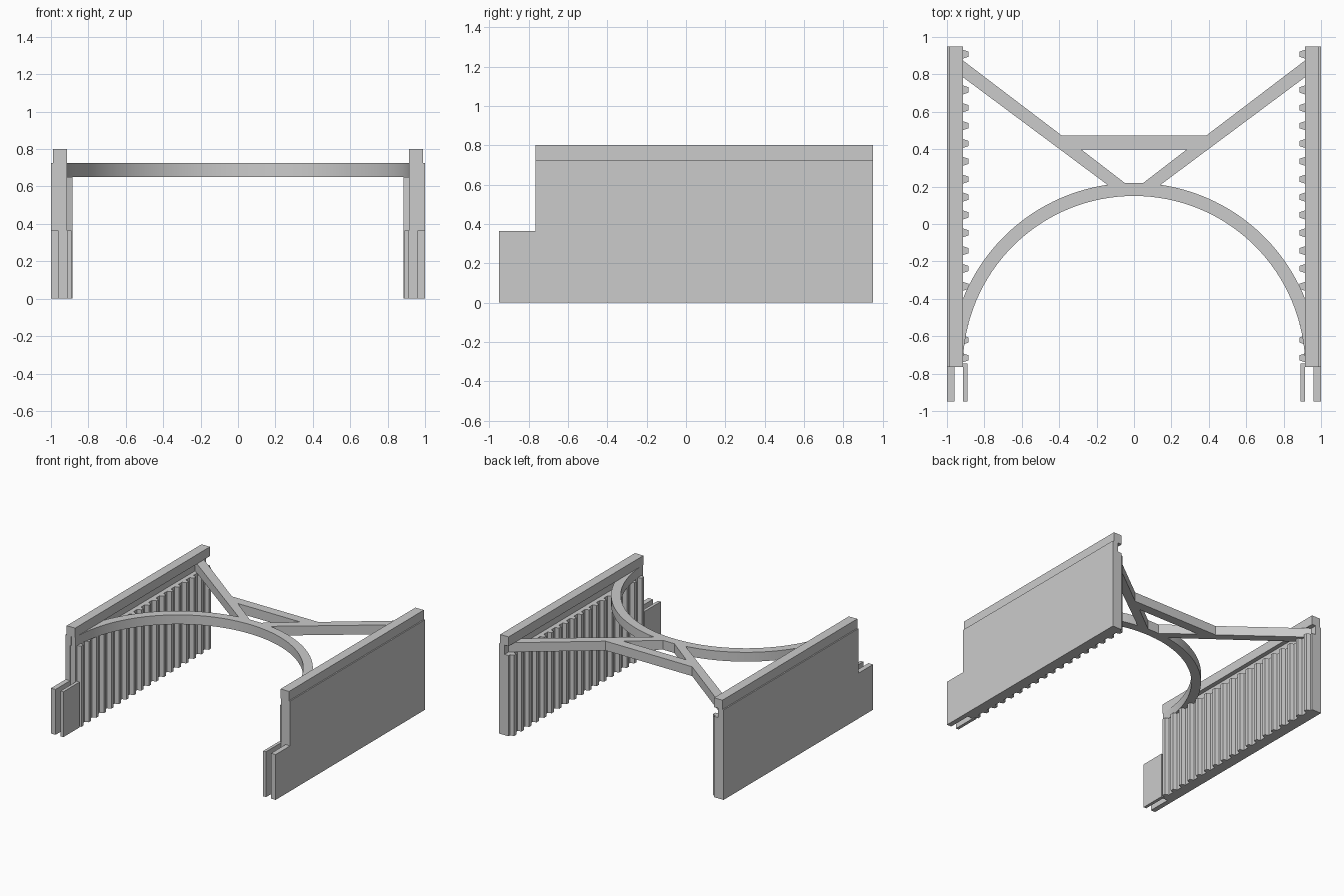
import bpy, bmesh, math

if "Cube" in bpy.data.objects:
    bpy.data.objects.remove(bpy.data.objects["Cube"])

grey = bpy.data.materials.new("light_grey")
grey.diffuse_color = (0.6, 0.6, 0.6, 1)
grey.use_nodes = True
grey.node_tree.nodes["Principled BSDF"].inputs["Base Color"].default_value = grey.diffuse_color


def prism(name, outline, axis, lo, hi):
    """Extrude a 2D outline along y (x,z outline) or z (x,y outline)."""
    bm = bmesh.new()
    add_prism(bm, outline, axis, lo, hi)
    return finish(name, bm)


def add_prism(bm, outline, axis, lo, hi):
    place = (lambda a, b: (a, lo, b)) if axis == "y" else (lambda a, b: (a, b, lo))
    face = bm.faces.new([bm.verts.new(place(a, b)) for a, b in outline])
    ext = bmesh.ops.extrude_face_region(bm, geom=[face])
    step = (0, hi - lo, 0) if axis == "y" else (0, 0, hi - lo)
    bmesh.ops.translate(bm, vec=step,
                        verts=[v for v in ext["geom"] if isinstance(v, bmesh.types.BMVert)])


def finish(name, bm):
    bmesh.ops.recalc_face_normals(bm, faces=bm.faces)
    me = bpy.data.meshes.new(name)
    bm.to_mesh(me)
    bm.free()
    me.materials.append(grey)
    ob = bpy.data.objects.new(name, me)
    bpy.context.collection.objects.link(ob)
    return ob


def rect(x0, x1, b0, b1):
    return [(x0, b0), (x1, b0), (x1, b1), (x0, b1)]


FRONT, BACK = -0.765, 0.95
LOW, HIGH = 0.65, 0.725          # height range of the bracing frame

for side, s in (("left", -1), ("right", 1)):
    # outer panel with a thicker lip at the top
    lip = [(s, 0), (s * .96, 0), (s * .96, LOW), (s * .95, LOW), (s * .95, HIGH), (s, HIGH)]
    prism(side + "_outer_panel", lip, "y", FRONT, BACK)
    # inner core, ending just below the frame
    prism(side + "_core", rect(s * .96, s * .915, 0, LOW), "y", FRONT + 0.005, BACK)
    # cap rail
    prism(side + "_cap_rail", rect(s * .99, s * .915, HIGH, 0.80), "y", FRONT, BACK)
    # front tongues
    prism(side + "_outer_tongue", rect(s, s * .96, 0, 0.365), "y", -0.95, FRONT)
    prism(side + "_inner_tongue", rect(s * .915, s * .89, 0, 0.365), "y", -0.95, -0.745)
    # vertical ribs
    bm = bmesh.new()
    for i in range(18):
        y = 0.908 - 0.0955 * i
        add_prism(bm, [(s * .915, y - .024), (s * .885, y - .014),
                       (s * .885, y + .014), (s * .915, y + .024)], "z", 0, LOW)
    finish(side + "_ribs", bm)

# bracing frame: half-round arch, two diagonals and a crossbar, with one opening
CY, R_IN, R_OUT, N = -0.765, 0.915, 0.985, 64


def arc(r, a0, a1, n):
    return [(r * math.cos(a0 + (a1 - a0) * i / n), CY + r * math.sin(a0 + (a1 - a0) * i / n))
            for i in range(n + 1)]


start = 0.005
joint = math.acos(0.142 / R_OUT)
diagonal = [(0.955, 0.815), (0.955, 0.905), (0.385, 0.472)]
outline = (arc(R_IN, math.pi - start, start, N) + arc(R_OUT, start, joint, N // 2) + diagonal
           + [(-x, y) for x, y in reversed(diagonal)]
           + arc(R_OUT, math.pi - joint, math.pi - start, N // 2))
opening = [(-0.28, 0.397), (0.28, 0.397), (0.05, 0.22), (-0.05, 0.22)]

curve = bpy.data.curves.new("bracing_frame", "CURVE")
curve.dimensions = "2D"
curve.fill_mode = "BOTH"
curve.extrude = (HIGH - LOW) / 2
for pts in (outline, opening):
    spline = curve.splines.new("POLY")
    spline.points.add(len(pts) - 1)
    for p, (x, y) in zip(spline.points, pts):
        p.co = (x, y, 0, 1)
    spline.use_cyclic_u = True
curve.materials.append(grey)
frame = bpy.data.objects.new("bracing_frame", curve)
frame.location.z = (LOW + HIGH) / 2
bpy.context.collection.objects.link(frame)
bpy.context.view_layer.objects.active = frame
frame.select_set(True)
bpy.ops.object.convert(target="MESH")
frame = bpy.context.object
bm = bmesh.new()
bm.from_mesh(frame.data)
bmesh.ops.remove_doubles(bm, verts=bm.verts, dist=0.0001)
bmesh.ops.recalc_face_normals(bm, faces=bm.faces)
bm.to_mesh(frame.data)
bm.free()
bpy.ops.object.shade_smooth_by_angle(angle=math.radians(30))
